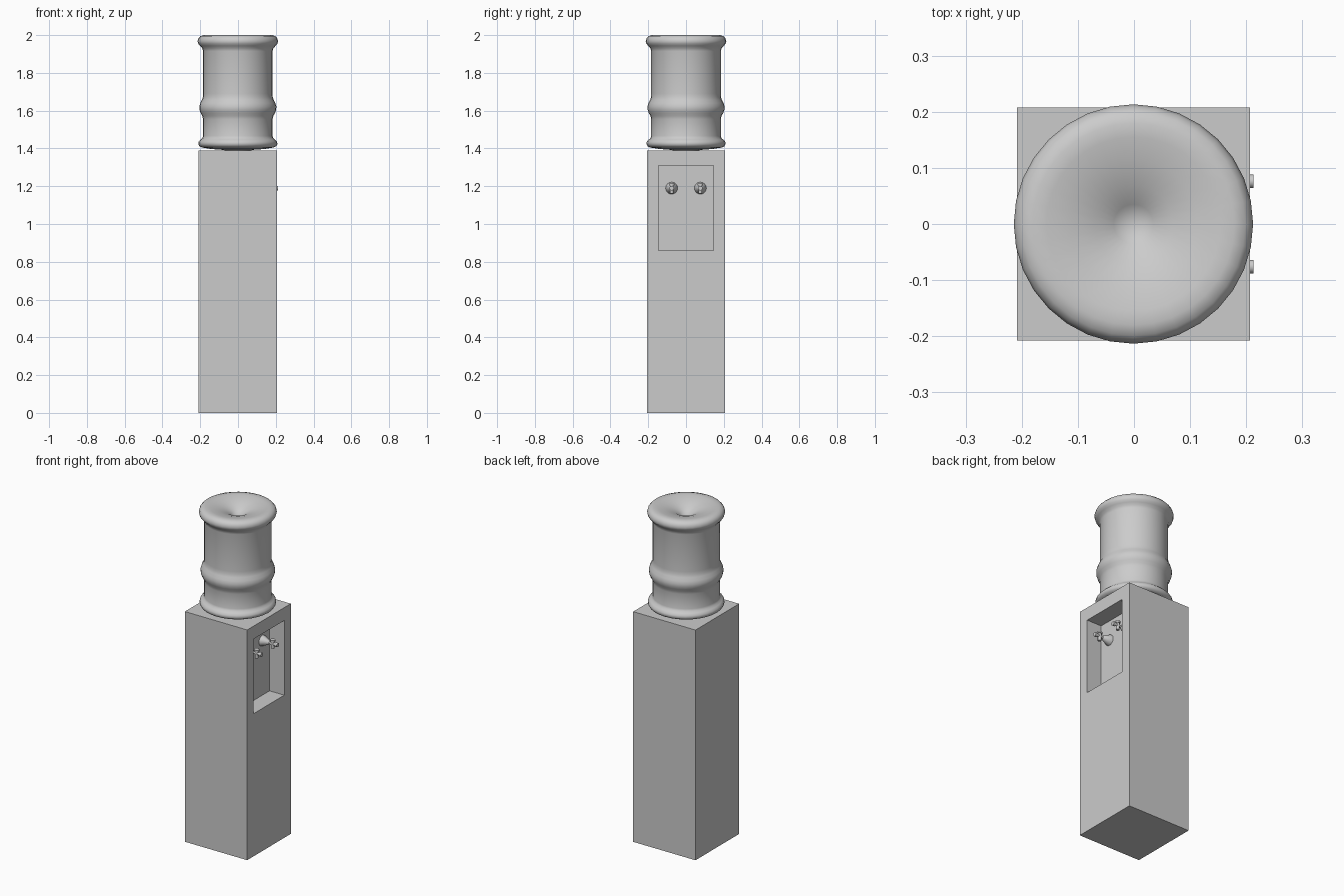
import bpy, bmesh, math
from mathutils import Matrix, Vector

if "Cube" in bpy.data.objects:
    bpy.data.objects.remove(bpy.data.objects["Cube"])

CX = -0.001      # centre of cabinet and bottle
HALF = 0.2077    # half width of cabinet
TOP = 1.388      # cabinet height


def finish(bm, name, smooth=None):
    bmesh.ops.recalc_face_normals(bm, faces=bm.faces[:])
    me = bpy.data.meshes.new(name)
    bm.to_mesh(me)
    bm.free()
    ob = bpy.data.objects.new(name, me)
    bpy.context.collection.objects.link(ob)
    if smooth:
        bpy.ops.object.select_all(action='DESELECT')
        ob.select_set(True)
        bpy.context.view_layer.objects.active = ob
        bpy.ops.object.shade_smooth_by_angle(angle=math.radians(smooth))
    return ob


def lathe(bm, profile, sides, matrix=Matrix()):
    """Revolve (radius, height) points about local z."""
    rings = []
    for r, z in profile:
        if r == 0:
            rings.append([bm.verts.new(matrix @ Vector((0, 0, z)))] * sides)
        else:
            rings.append([bm.verts.new(matrix @ Vector((
                r * math.cos(2 * math.pi * i / sides),
                r * math.sin(2 * math.pi * i / sides), z))) for i in range(sides)])
    for a, b in zip(rings, rings[1:]):
        for i in range(sides):
            j = (i + 1) % sides
            bm.faces.new(list(dict.fromkeys((a[i], a[j], b[j], b[i]))))


# Cabinet with a recessed dispensing bay on the +x side
bm = bmesh.new()
bmesh.ops.create_cube(bm, size=1, matrix=Matrix.Translation((CX, 0, TOP / 2))
                      @ Matrix.Diagonal((2 * HALF, 2 * HALF, TOP, 1)))
bay = max(bm.faces, key=lambda f: f.calc_center_median().x)
bmesh.ops.inset_region(bm, faces=[bay], thickness=0.05)
for v in bay.verts:
    v.co.y = math.copysign(0.1455, v.co.y)
    v.co.z = 1.31 if v.co.z > TOP / 2 else 0.86
back = bmesh.ops.extrude_discrete_faces(bm, faces=[bay])['faces'][0]
bmesh.ops.translate(bm, verts=back.verts[:], vec=(-0.098, 0, 0))
finish(bm, "cabinet")

# Water bottle, upside down, with ribs and a dimpled top
bottle = [(0, 1.38), (0.07, 1.38), (0.072, 1.392), (0.14, 1.397), (0.19, 1.405),
          (0.204, 1.412), (0.2095, 1.423), (0.208, 1.435), (0.198, 1.446),
          (0.188, 1.454), (0.184, 1.466), (0.184, 1.555), (0.188, 1.572),
          (0.197, 1.588), (0.203, 1.605), (0.204, 1.622), (0.199, 1.64),
          (0.19, 1.657), (0.185, 1.672), (0.184, 1.69), (0.184, 1.915),
          (0.188, 1.93), (0.2, 1.943), (0.21, 1.955), (0.2133, 1.968),
          (0.209, 1.983), (0.199, 1.994), (0.18, 2.0), (0.155, 1.998),
          (0.115, 1.99), (0.07, 1.975), (0.035, 1.955), (0, 1.93)]
bm = bmesh.new()
lathe(bm, bottle, 32, Matrix.Translation((CX, 0, 0)))
finish(bm, "water_bottle", 50)

# Taps: flared base on the bay wall, stem with knob, short vertical spout
tap = [(0, 0), (0.032, 0), (0.031, 0.006), (0.013, 0.045), (0.008, 0.05),
       (0.008, 0.09), (0.012, 0.09), (0.012, 0.105), (0, 0.105)]
spout = [(0, -0.028), (0.010, -0.028), (0.010, 0.014), (0.015, 0.014),
         (0.015, 0.024), (0, 0.024)]
for name, y in (("tap_left", -0.076), ("tap_right", 0.076)):
    bm = bmesh.new()
    place = Matrix.Translation((0.108, y, 1.19))
    lathe(bm, tap, 16, place @ Matrix.Rotation(math.pi / 2, 4, 'Y'))
    lathe(bm, spout, 16, place @ Matrix.Translation((0.07, 0, 0)))
    finish(bm, name, 35)
